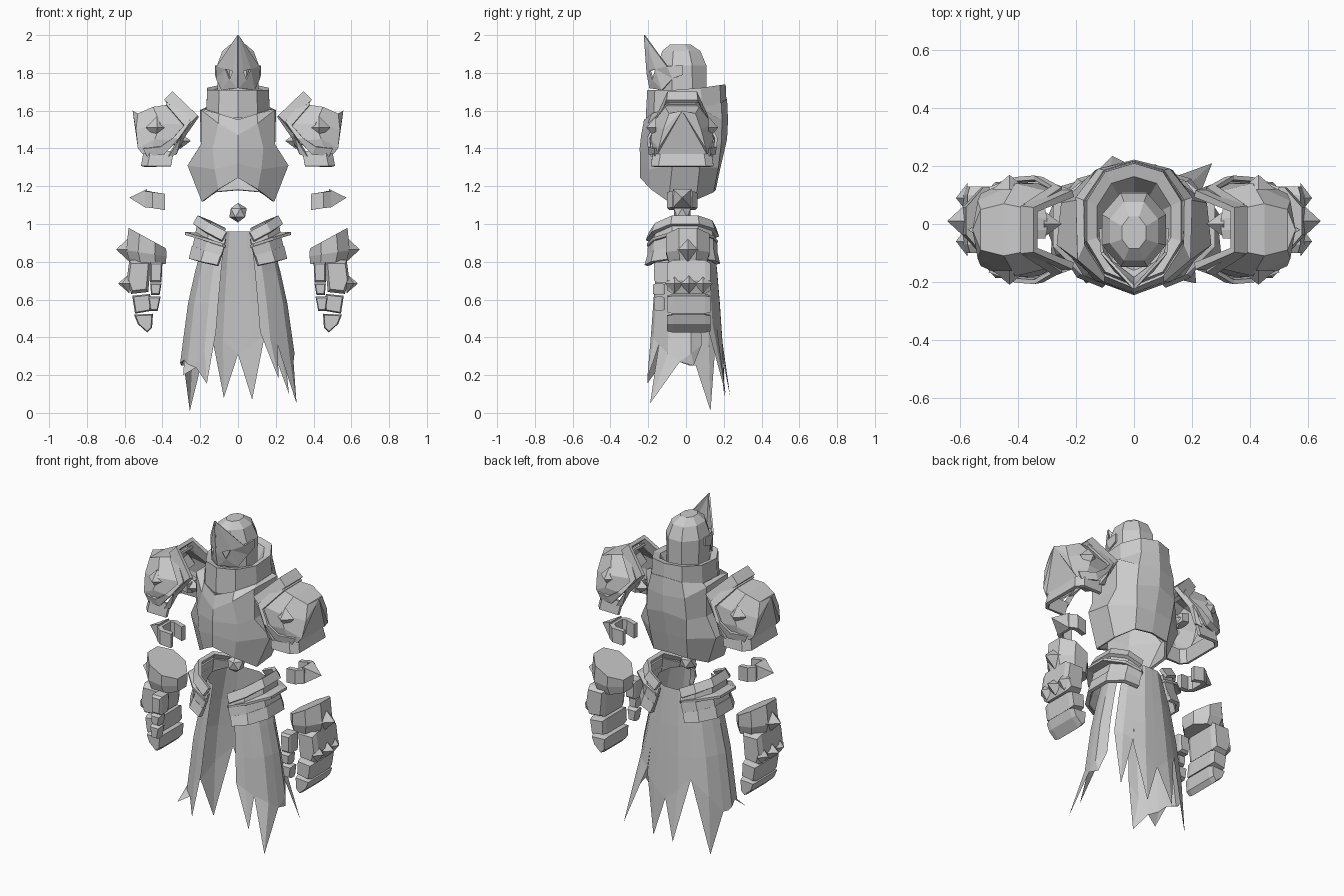
import bpy, bmesh, math
from mathutils import Vector

if "Cube" in bpy.data.objects:
    bpy.data.objects.remove(bpy.data.objects["Cube"])

steel = bpy.data.materials.new("steel_grey")
steel.diffuse_color = (0.6, 0.6, 0.6, 1)
steel.use_nodes = True
steel.node_tree.nodes["Principled BSDF"].inputs["Base Color"].default_value = steel.diffuse_color


def make(name, verts, faces, thick=0.0, mirror=False):
    """Flat shaded mesh, optional shell thickness and left/right mirror."""
    me = bpy.data.meshes.new(name)
    me.from_pydata([tuple(v) for v in verts], [], faces)
    bm = bmesh.new()
    bm.from_mesh(me)
    bmesh.ops.recalc_face_normals(bm, faces=bm.faces)
    bm.to_mesh(me)
    bm.free()
    me.materials.append(steel)
    ob = bpy.data.objects.new(name, me)
    bpy.context.collection.objects.link(ob)
    if thick:
        m = ob.modifiers.new("shell", 'SOLIDIFY')
        m.thickness, m.offset = thick, 0
    if mirror:
        m = ob.modifiers.new("mirror", 'MIRROR')
        m.use_clip = True
        m.merge_threshold = 0.0005
    return ob


def loft(name, rings, closed=True, caps=False, peak=None, thick=0.0, mirror=False):
    """Skin a list of equal-length sections."""
    n = len(rings[0])
    verts = [p for r in rings for p in r]
    faces = []
    for i in range(len(rings) - 1):
        for j in range(n if closed else n - 1):
            k = (j + 1) % n
            faces.append((i*n + j, i*n + k, (i+1)*n + k, (i+1)*n + j))
    if caps:
        faces += [tuple(range(n)), tuple(range((len(rings)-1)*n, len(rings)*n))]
    if peak:
        verts.append(peak)
        b = (len(rings) - 1) * n
        faces += [(b + j, b + (j+1) % n, len(verts) - 1) for j in range(n)]
    return make(name, verts, faces, thick, mirror)


def sym(half, axis=0):
    """Complete a half section by reflecting it in x or y."""
    out = list(half)
    for p in reversed(half):
        if abs(p[axis]) > 1e-6:
            q = list(p)
            q[axis] = -q[axis]
            out.append(tuple(q))
    return out


def ngon(cx, cy, rx, ry, z, n=8, tilt=0.0):
    pts = []
    for i in range(n):
        a = 2 * math.pi * (i + 0.5) / n
        x = cx + rx * math.cos(a)
        pts.append((x, cy + ry * math.sin(a), z + tilt * (x - cx)))
    return pts


def stud(name, base, direction, size, height, square=False):
    """Four-sided spike, standing on a corner or on an edge."""
    d = Vector(direction).normalized()
    w = d.cross(Vector((0, 0, 1))).normalized()
    u = w.cross(d)
    if square:
        u, w = u + w, w - u
    b = Vector(base)
    ring = [b + u*size, b + w*size, b - u*size, b - w*size]
    make(name, ring + [b + d*height], [(0, 1, 2, 3), (0, 1, 4), (1, 2, 4), (2, 3, 4), (3, 0, 4)], mirror=True)


def plate(name, pts, y0, y1, chamfer=0.03, shrink=0.8):
    """Solid from an x-z outline, extruded in y with tapered ends."""
    cx = sum(p[0] for p in pts) / len(pts)
    cz = sum(p[1] for p in pts) / len(pts)
    rings = []
    for y, s in ((y0, shrink), (y0 + chamfer, 1), (y1 - chamfer, 1), (y1, shrink)):
        rings.append([(cx + (x-cx)*s, y, cz + (z-cz)*s) for x, z in pts])
    loft(name, rings, caps=True, mirror=True)


# Helmet dome
loft("helmet", [ngon(0, -.02, .115, .14, 1.66), ngon(0, -.02, .12, .138, 1.84),
                ngon(0, -.025, .09, .11, 1.915), ngon(0, -.03, .045, .06, 1.95)], caps=True)

# Pointed visor with eye openings
make("visor", [(0, -.22, 2.0), (0, -.205, 1.80), (0, -.19, 1.72), (.085, -.125, 1.71),
               (.112, -.07, 1.77), (.116, -.015, 1.79), (.116, -.015, 1.84), (.11, -.1, 1.835),
               (.026, -.19, 1.81), (.065, -.16, 1.82), (.042, -.175, 1.765)],
     [(0, 1, 8), (0, 8, 9), (0, 9, 7), (7, 9, 4), (7, 4, 5, 6), (9, 10, 3), (9, 3, 4),
      (10, 2, 3), (1, 2, 10), (1, 10, 8)], thick=.01, mirror=True)

# Neck collar
neck = [(0, -.205), (.1, -.165), (.163, -.06), (.163, .08), (.1, .18), (0, .21)]


def collar_ring(s, z, rise):
    return sym([(x*s, y*s, z + rise * max(0, y)) for x, y in neck])


loft("collar", [collar_ring(1.04, 1.56, 0), collar_ring(1, 1.71, .14),
                collar_ring(.78, 1.70, .14), collar_ring(.5, 1.62, 0)])

# Breastplate and backplate
loft("torso", [sym(r) for r in (
    [(0, -.215, 1.55), (.1, -.175, 1.58), (.17, -.07, 1.60), (.17, .08, 1.61), (.1, .18, 1.64), (0, .21, 1.66)],
    [(0, -.23, 1.47), (.1, -.195, 1.53), (.19, -.12, 1.60), (.195, .09, 1.60), (.12, .185, 1.55), (0, .215, 1.55)],
    [(0, -.238, 1.40), (.13, -.19, 1.40), (.19, -.12, 1.42), (.19, .08, 1.42), (.13, .18, 1.42), (0, .21, 1.45)],
    [(0, -.235, 1.32), (.12, -.19, 1.29), (.26, -.07, 1.31), (.245, .07, 1.30), (.12, .165, 1.3), (0, .175, 1.3)],
    [(0, -.235, 1.245), (.10, -.18, 1.185), (.185, -.09, 1.12), (.18, .05, 1.13), (.11, .14, 1.17), (0, .15, 1.18)])],
     thick=.015)


# Shoulder armour: raised rim, trim, domed shell, lower lame, studs
def arch(half, cy=-.02):
    return [(x, y + cy, z) for x, y, z in sym(half[::-1], 1)]


loft("shoulder_rim", [arch([(.34, .07, 1.695), (.21, .125, 1.57), (.29, .16, 1.465), (.33, .15, 1.37)]),
                      arch([(.385, .075, 1.65), (.245, .13, 1.53), (.325, .165, 1.43), (.37, .155, 1.36)])],
     closed=False, thick=.025, mirror=True)
loft("shoulder_trim", [arch([(.34, .08, 1.65), (.25, .14, 1.54), (.315, .175, 1.45), (.39, .17, 1.37), (.48, .14, 1.36)]),
                       arch([(.38, .085, 1.63), (.285, .145, 1.52), (.345, .18, 1.455), (.41, .175, 1.41), (.50, .14, 1.40)])],
     closed=False, thick=.015, mirror=True)
loft("shoulder_shell", [arch(r) for r in (
    [(.35, .07, 1.635), (.26, .125, 1.53), (.33, .16, 1.44), (.39, .155, 1.39)],
    [(.45, .09, 1.62), (.41, .16, 1.53), (.44, .165, 1.45), (.46, .155, 1.385)],
    [(.53, .07, 1.585), (.54, .10, 1.50), (.53, .125, 1.40), (.505, .13, 1.37)])],
     closed=False, peak=(.558, -.02, 1.60), mirror=True)
lame = [(.49, .11), (.46, .145), (.34, .145)]
loft("shoulder_lame", [arch([(x + .015*k, y + .012*k, 1.385 - .08*k) for x, y in lame]) for k in (0, 1)],
     closed=False, thick=.02, mirror=True)
for s, label in ((-1, "front"), (1, "back")):
    stud("shoulder_stud_" + label, (.43, -.02 + s*.14, 1.51), (0, s, 0), .058, .05)
stud("armpit_stud", (.31, 0, 1.44), (-1, 0, 0), .045, .06)
plate("armpit_block", [(.30, 1.41), (.30, 1.47), (.36, 1.49), (.36, 1.42)], -.05, .05)

# Elbow guards
guard = [(.48, .045), (.45, .065), (.39, .055)]
loft("elbow_guard", [arch([(x, y, z + .15 * (x - .39)) for x, y in guard]) for z in (1.075, 1.16)],
     closed=False, thick=.03, mirror=True)
stud("elbow_point", (.485, -.02, 1.135), (1, 0, .05), .05, .09, square=True)

# Waist gem
bm = bmesh.new()
bmesh.ops.create_icosphere(bm, subdivisions=1, radius=.052)
bmesh.ops.translate(bm, verts=bm.verts, vec=(0, -.02, 1.06))
gem = make("waist_gem", [], [])
bm.to_mesh(gem.data)
bm.free()
gem.data.materials.clear()
gem.data.materials.append(steel)

# Hip armour: rim, flared upper plate and lower plate on both sides
hip = [(.055, -.185, 0), (.14, -.155, .045), (.20, -.07, .085), (.20, .06, .085), (.14, .13, .06), (.06, .15, .02)]


def hip_ring(out, sy, z, lift=1.0, flare=0.0):
    return [(x + out + flare * (x / .2) ** 3, y * sy, z + dz * lift) for x, y, dz in hip]


loft("hip_rim", [hip_ring(.005, 1.0, .955), hip_ring(.03, 1.1, .91)], closed=False, thick=.022, mirror=True)
loft("hip_flare", [hip_ring(.01, 1.05, .88, .8), hip_ring(.025, 1.12, .89, .7, .055)],
     closed=False, thick=.015, mirror=True)
loft("hip_plate", [hip_ring(.01, 1.0, .92), hip_ring(.02, 1.06, .87, .8), hip_ring(.05, 1.08, .78, .4)],
     closed=False, thick=.015, mirror=True)
loft("hip_lower_rim", [hip_ring(.035, 1.06, .83, .6), hip_ring(.052, 1.14, .78, .4)],
     closed=False, thick=.02, mirror=True)

# Tattered skirt strips
levels = [(.96, .165, .15), (.75, .22, .17), (.45, .285, .195), (.0, .315, .22)]


def cloth(a, z, flare=1.0):
    for (z1, x1, y1), (z0, x0, y0) in zip(levels, levels[1:]):
        if z >= z0:
            t = (z1 - z) / (z1 - z0)
            rx, ry = x1 + (x0 - x1) * t, y1 + (y0 - y1) * t
            break
    a = math.radians(a)
    return (rx * flare * math.cos(a), ry * flare * math.sin(a) - .005, z)


# start angle, end angle, low height at start, tip point, low height at end
strips = [(-66, -44, .43, (.215, -.205, .18), .36), (-44, -8, .36, (.31, -.19, .05), .27),
          (-8, 26, .27, (.29, .04, .25), .36), (34, 60, .50, (.27, .21, .10), .45),
          (60, 90, .42, (.075, .205, .07), .31), (90, 121, .31, (-.075, .235, .08), .45),
          (121, 164, .45, (-.255, .13, .01), .25), (164, 196, .25, (-.30, .02, .25), .28),
          (196, 222, .28, (-.29, -.165, .2), .24), (222, 246, .24, (-.165, -.205, .155), .43)]
for i, (a0, a1, e0, tip, e1) in enumerate(strips):
    am = (a0 + a1) / 2
    rows = [[cloth(a, z, f) for a, f in ((a0, 1), (am, 1.03), (a1, 1))] for z in (.96, .75, .58)]
    rows.append([cloth(a0, e0), cloth(am, (e0 + e1) / 2, 1.03), cloth(a1, e1)])
    grid = [p for r in rows for p in r] + [tip]
    quads = [(r*3 + c, r*3 + c + 1, r*3 + c + 4, r*3 + c + 3) for r in range(3) for c in (0, 1)]
    make("skirt_strip_%d" % (i + 1), grid, quads + [(9, 10, 12), (10, 11, 12)])

# Gauntlets: slanted cuff, hand, knuckle studs, finger plates and thumb
loft("gauntlet_cuff", [ngon(.48, .01, .108, .125, .925, tilt=.55), ngon(.485, .01, .115, .125, .845, tilt=.15),
                       ngon(.475, .01, .10, .105, .785, tilt=-.05)], caps=True, mirror=True)
stud("cuff_spike", (.575, .01, .865), (1, 0, 0), .065, .07)
plate("hand", [(.46, .81), (.575, .81), (.59, .70), (.565, .63), (.475, .64)], -.10, .13)
for i, (y, h) in enumerate(((-.06, .04), (.015, .06), (.09, .04))):
    stud("knuckle_%d" % (i + 1), (.575, y, .685), (1, 0, 0), .052, h)
plate("finger_plate_upper", [(.465, .63), (.56, .62), (.545, .525), (.46, .54)], -.10, .13, .03, .85)
plate("finger_plate_lower", [(.45, .525), (.55, .52), (.53, .47), (.48, .425), (.455, .45)], -.10, .13, .03, .85)
plate("thumb_base", [(.40, .80), (.465, .80), (.465, .69), (.405, .69)], -.17, -.08, .015)
plate("thumb_middle", [(.405, .685), (.465, .685), (.46, .625), (.415, .625)], -.175, -.11, .015)
plate("thumb_tip", [(.41, .615), (.475, .615), (.465, .54), (.425, .54)], -.17, -.11, .015)
